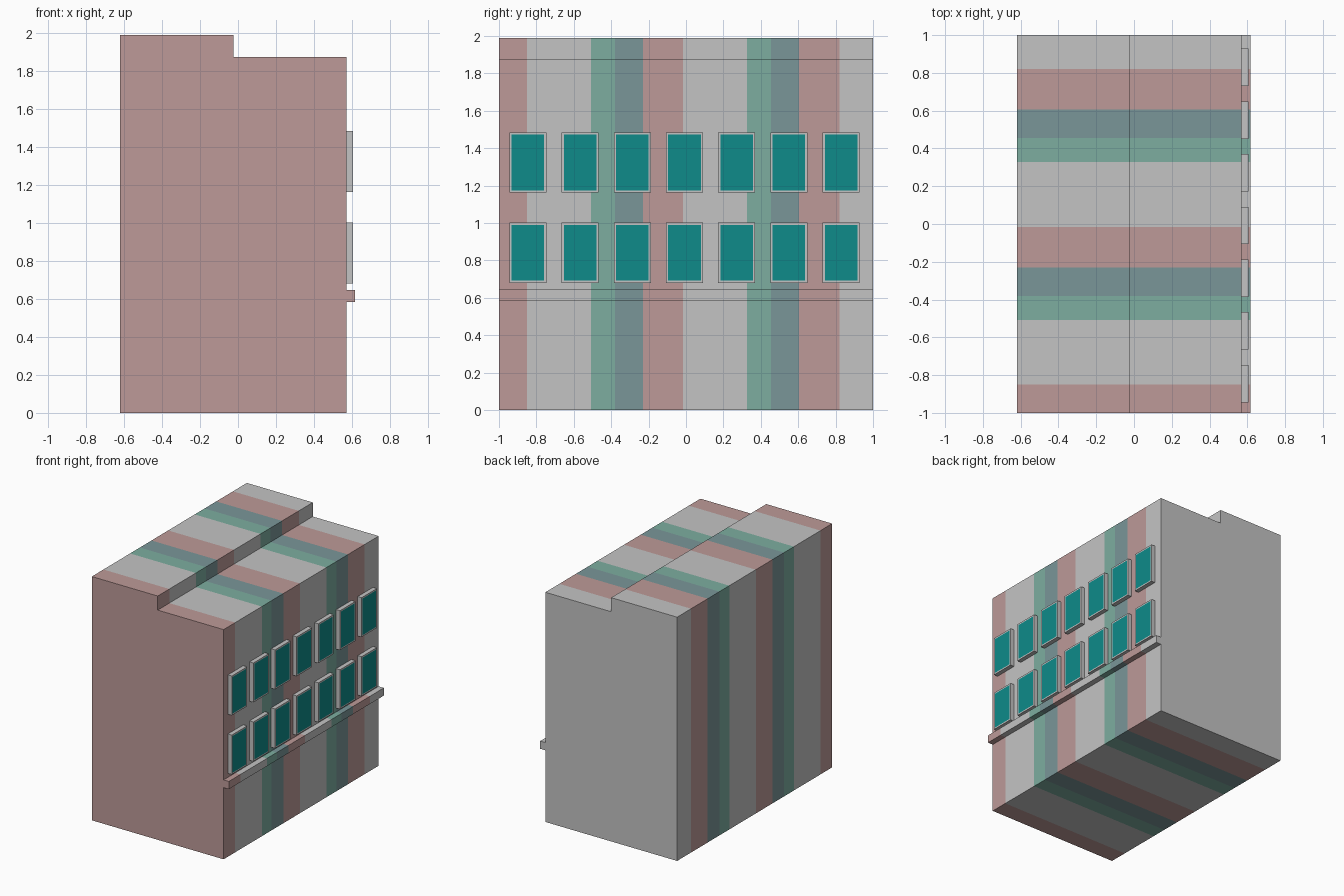
import bpy, bmesh

if "Cube" in bpy.data.objects:
    bpy.data.objects.remove(bpy.data.objects["Cube"])


def srgb(r, g, b):
    f = lambda c: c / 12.92 if c <= 0.04045 else ((c + 0.055) / 1.055) ** 2.4
    return (f(r / 255), f(g / 255), f(b / 255), 1)


PALETTE = {
    "light_grey": (196, 196, 196),
    "dusty_pink": (189, 154, 152),
    "sage_green": (125, 174, 160),
    "slate_blue": (122, 150, 153),
    "teal_glass": (14, 139, 138),
}
MATS = []
for name, rgb in PALETTE.items():
    m = bpy.data.materials.new(name)
    m.diffuse_color = srgb(*rgb)
    m.use_nodes = True
    m.node_tree.nodes["Principled BSDF"].inputs["Base Color"].default_value = m.diffuse_color
    MATS.append(m)
GREY, PINK, GREEN, BLUE, GLASS = range(5)

# Stripes along y: (end of stripe, colour), starting at y = -1
STRIPES = [(-0.85, PINK), (-0.507, GREY), (-0.38, GREEN), (-0.23, BLUE),
           (-0.015, PINK), (0.327, GREY), (0.455, GREEN), (0.605, BLUE),
           (0.82, PINK), (1.0, GREY)]


def stripe_at(y):
    return next(c for end, c in STRIPES if y <= end + 1e-4)


def finish(bm, name):
    mesh = bpy.data.meshes.new(name)
    bm.to_mesh(mesh)
    bm.free()
    for m in MATS:
        mesh.materials.append(m)
    ob = bpy.data.objects.new(name, mesh)
    bpy.context.collection.objects.link(ob)
    return ob


def striped_extrusion(name, profile):
    """Extrude an xz profile along y, cut at every stripe boundary."""
    bm = bmesh.new()
    rings = [[bm.verts.new((x, y, z)) for x, z in profile]
             for y in [-1.0] + [s[0] for s in STRIPES]]
    n = len(profile)
    for a, b in zip(rings, rings[1:]):
        for i in range(n):
            j = (i + 1) % n
            bm.faces.new((a[i], a[j], b[j], b[i]))
    bm.faces.new(rings[0])
    bm.faces.new(rings[-1])
    bmesh.ops.recalc_face_normals(bm, faces=bm.faces[:])
    for f in bm.faces:
        f.material_index = stripe_at(f.calc_center_median().y)
    return finish(bm, name)


def window(name, y, z):
    """Grey box with a flush glass panel inset in its outer face."""
    bm = bmesh.new()
    bmesh.ops.create_cube(bm, size=1)
    for v in bm.verts:
        v.co = (0.5875 + v.co.x * 0.035, y + v.co.y * 0.198, z + v.co.z * 0.322)
    bm.normal_update()
    outer = max(bm.faces, key=lambda f: f.normal.x)
    bmesh.ops.inset_region(bm, faces=[outer], thickness=0.017)
    outer.material_index = GLASS
    return finish(bm, name)


# Main block with stepped roof
striped_extrusion("building_body", [
    (-0.62, 0), (0.57, 0), (0.57, 1.875), (-0.025, 1.875),
    (-0.025, 1.99), (-0.62, 1.99)])

# Ledge below the windows
striped_extrusion("ledge", [
    (0.57, 0.585), (0.617, 0.585), (0.617, 0.648), (0.57, 0.648)])

# Two rows of seven windows
for row, z in enumerate((0.841, 1.323)):
    for i in range(7):
        window(f"window_{row + 1}_{i + 1}", -0.845 + 0.279 * i, z)
